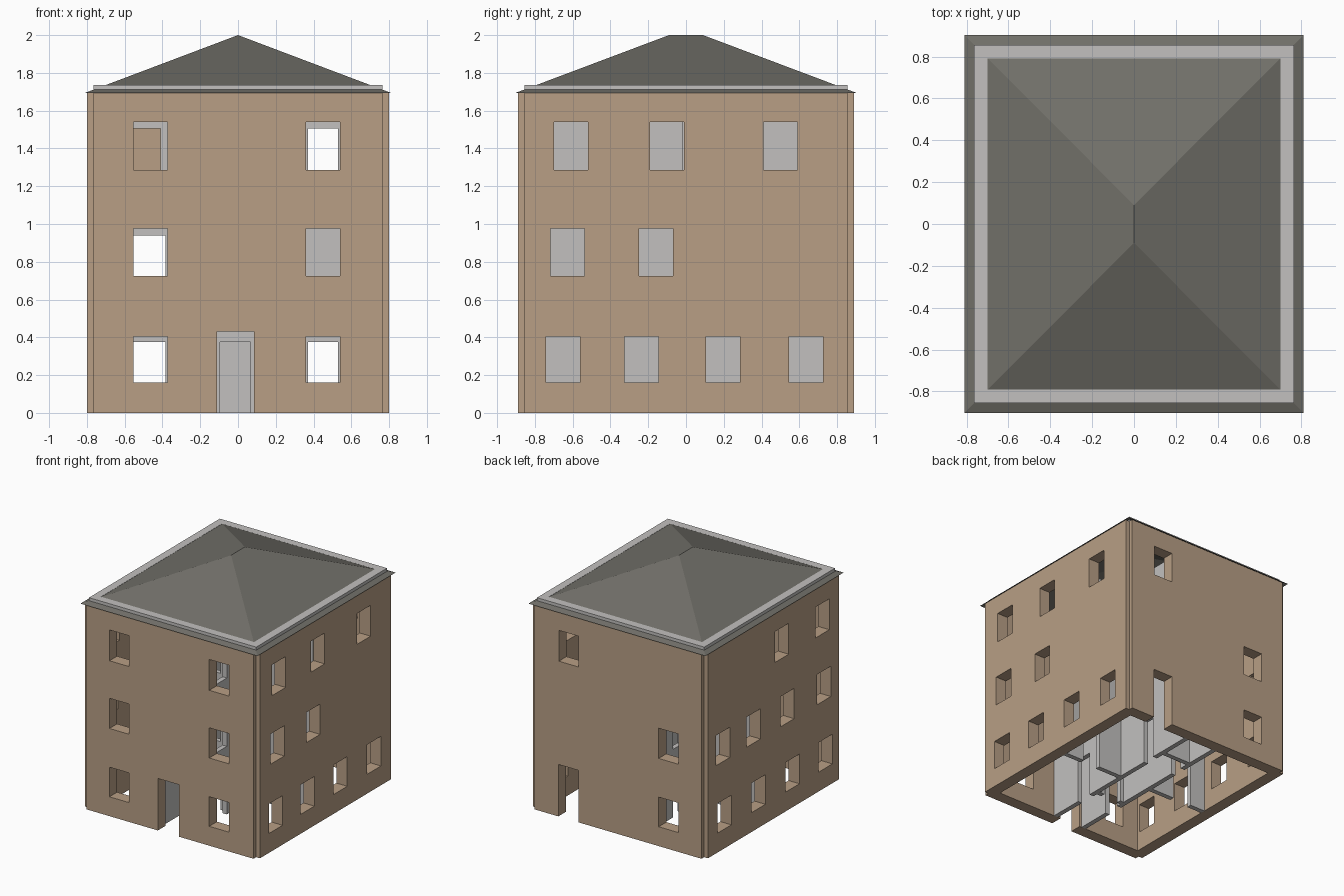
import bpy, bmesh

if "Cube" in bpy.data.objects:
    bpy.data.objects.remove(bpy.data.objects["Cube"])


def material(name, rgb):
    m = bpy.data.materials.new(name)
    m.diffuse_color = (*rgb, 1)
    m.use_nodes = True
    m.node_tree.nodes["Principled BSDF"].inputs["Base Color"].default_value = m.diffuse_color
    return m


BROWN = material("brown_render", (0.48, 0.345, 0.235))
GREY = material("light_grey_plaster", (0.54, 0.53, 0.52))
SLATE = material("dark_slate", (0.165, 0.16, 0.14))


def make_object(name, bm, mat):
    bmesh.ops.recalc_face_normals(bm, faces=bm.faces)
    mesh = bpy.data.meshes.new(name)
    bm.to_mesh(mesh)
    bm.free()
    mesh.materials.append(mat)
    ob = bpy.data.objects.new(name, mesh)
    bpy.context.collection.objects.link(ob)
    return ob


def boxes(name, spans, mat):
    """One mesh from boxes given as (x0, x1, y0, y1, z0, z1)."""
    bm = bmesh.new()
    for x0, x1, y0, y1, z0, z1 in spans:
        vs = bmesh.ops.create_cube(bm, size=1)["verts"]
        for v in vs:
            v.co = (x1 if v.co.x > 0 else x0, y1 if v.co.y > 0 else y0,
                    z1 if v.co.z > 0 else z0)
    return make_object(name, bm, mat)


def prism(name, outline, z0, z1, mat):
    bm = bmesh.new()
    face = bm.faces.new([bm.verts.new((x, y, z0)) for x, y in outline])
    top = bmesh.ops.extrude_face_region(bm, geom=[face])["geom"]
    for v in top:
        if isinstance(v, bmesh.types.BMVert):
            v.co.z = z1
    return make_object(name, bm, mat)


def cut(target, spans):
    """Subtract the given boxes from the target."""
    cutter = boxes("cutter", spans, target.data.materials[0])
    cutter.hide_render = True
    mod = target.modifiers.new("openings", "BOOLEAN")
    mod.operation, mod.solver, mod.object = "DIFFERENCE", "EXACT", cutter
    bpy.context.view_layer.objects.active = target
    bpy.ops.object.modifier_apply(modifier=mod.name)
    bpy.data.objects.remove(cutter)


# Main dimensions
OX, OY = 0.80, 0.89      # outer wall faces
CX, CY = 0.765, 0.855    # corner notch lines
IX, IY = 0.70, 0.79      # inner wall faces
TOP = 1.695
STOREY = (0.0, 0.565, 1.13)
ROWS = ((0.16, 0.405), (0.725, 0.975), (1.285, 1.54))
W = 0.18                 # window width

# Outer walls: prism with a small notch at each corner
walls = prism("outer_walls", [
    (CX, -OY), (CX, -CY), (OX, -CY), (OX, CY), (CX, CY), (CX, OY),
    (-CX, OY), (-CX, CY), (-OX, CY), (-OX, -CY), (-CX, -CY), (-CX, -OY)],
    0, TOP, BROWN)
cut(walls, [(-IX, IX, -IY, IY, -0.1, TOP + 0.1)])

# Window centres per storey on each face
front = ((-0.463, 0.45),) * 3
back = ((-0.463,), (-0.463,), (0.45,))
right = ((-0.65, -0.235, 0.195, 0.635), (-0.628, -0.16), (-0.61, -0.10, 0.50))
left = ((-0.68, -0.25, 0.195, 0.64), (-0.66, -0.18, 0.26, 0.66), (-0.64, -0.11))
openings = [(-0.11, 0.085, -1, -0.75, -0.1, 0.43),   # front door
            (0.36, 0.545, 0.75, 1, -0.1, 0.43)]      # back door
h = W / 2
for row, (z0, z1) in enumerate(ROWS):
    openings += [(c - h, c + h, -1, -0.75, z0, z1) for c in front[row]]
    openings += [(c - h, c + h, 0.75, 1, z0, z1) for c in back[row]]
    openings += [(0.66, 0.9, c - h, c + h, z0, z1) for c in right[row]]
    openings += [(-0.9, -0.66, c - h, c + h, z0, z1) for c in left[row]]
cut(walls, openings)

# Corridor partitions running front to back, with inner doors
T = 0.02
for name, x in (("left_corridor_wall", -0.15), ("right_corridor_wall", 0.13)):
    wall = boxes(name, [(x - T, x + T, -IY, IY, 0, TOP)], GREY)
    cut(wall, [(x - 0.1, x + 0.1, y0, y1, z - 0.002, z + 0.375)
               for z in STOREY for y0, y1 in ((-0.5, -0.36), (0.3, 0.41))])

# Cross partitions of the side rooms and the corridor
Y = 0.0
left_cross = boxes("left_cross_wall", [(-IX, -0.17, Y - T, Y + T, 0, TOP)], GREY)
cut(left_cross, [(-0.56, -0.41 if z > 1 else -0.385, -0.1, 0.1, z - 0.002, z + 0.375)
                 for z in STOREY])
right_cross = boxes("right_cross_wall", [(0.15, IX, Y - T, Y + T, 0, TOP)], GREY)
cut(right_cross, [(0.37, 0.53, -0.1, 0.1, z - 0.002, z + 0.375)
                  for z in (STOREY[0], STOREY[2])])
entry = boxes("entry_cross_wall", [(-0.13, 0.11, -0.3 - T, -0.3 + T, 0, TOP)], GREY)
cut(entry, [(-0.095, 0.065, -0.4, -0.2, z - 0.002, z + 0.375) for z in STOREY])
boxes("rear_corridor_wall", [(-0.13, 0.11, 0.5 - T, 0.5 + T, 0, TOP)], GREY)

# Light parapet ring on top of the walls
ring = boxes("parapet_ring", [(-CX, CX, -CY, CY, TOP, 1.737)], GREY)
cut(ring, [(-IX, IX, -IY, IY, 1.5, 2)])

# Hipped roof shell passing through the ring and over the eaves
bm = bmesh.new()
EX, EY, EZ = 0.81, 0.903, 1.694
a, b, c, d = [bm.verts.new((x, y, EZ)) for x, y in
              ((-EX, -EY), (EX, -EY), (EX, EY), (-EX, EY))]
r0, r1 = bm.verts.new((0, -0.09, 2)), bm.verts.new((0, 0.09, 2))
for f in ((a, b, r0), (b, c, r1, r0), (c, d, r1), (d, a, r0, r1)):
    bm.faces.new(f)
make_object("hipped_roof", bm, SLATE)
